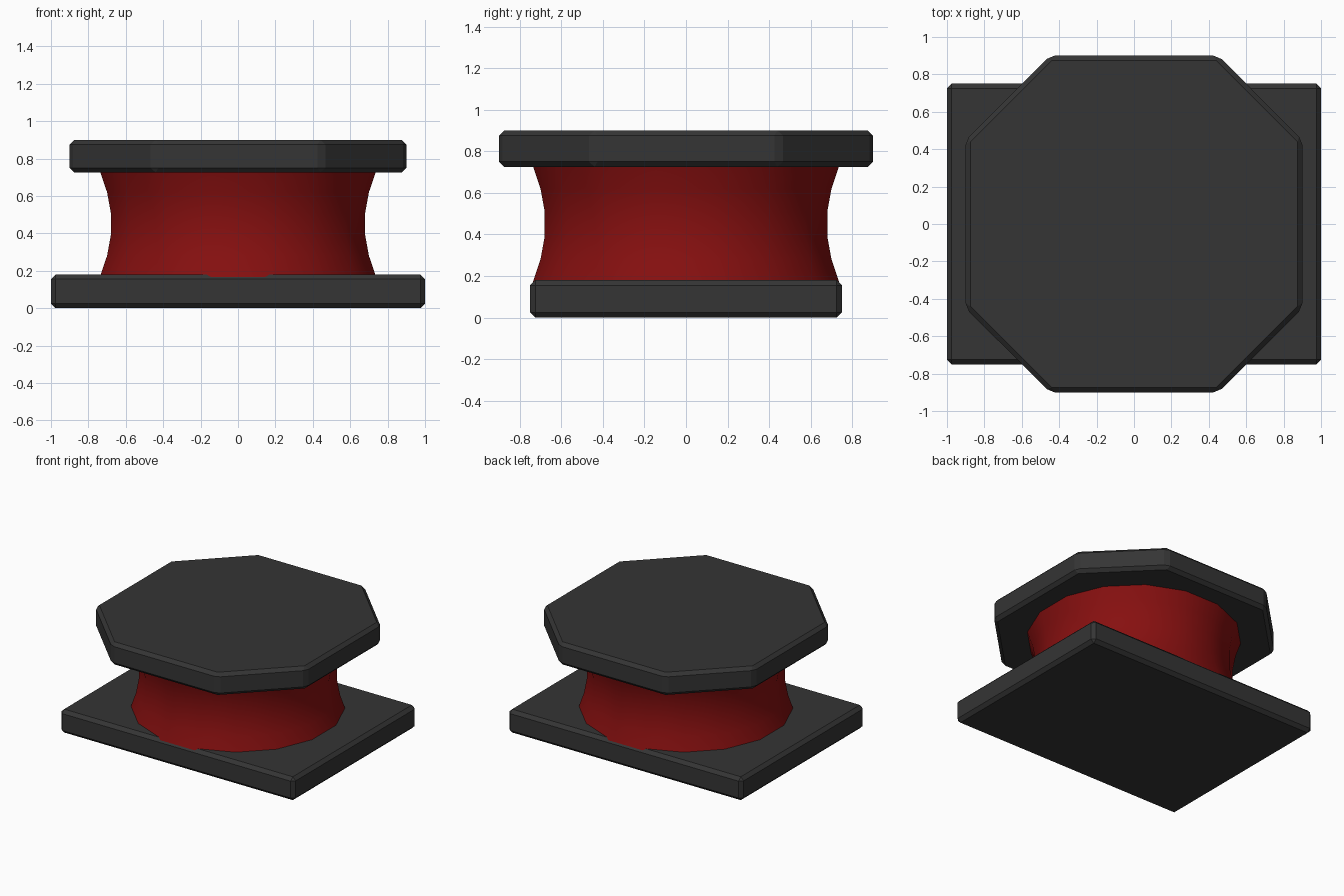
import bpy, bmesh, math

cube = bpy.data.objects.get("Cube")
if cube:
    bpy.data.objects.remove(cube, do_unlink=True)


def material(name, rgb):
    m = bpy.data.materials.new(name)
    m.use_nodes = True
    m.diffuse_color = (*rgb, 1)
    m.node_tree.nodes["Principled BSDF"].inputs["Base Color"].default_value = (*rgb, 1)
    return m


def add_object(name, bm, mat):
    bmesh.ops.recalc_face_normals(bm, faces=bm.faces)
    me = bpy.data.meshes.new(name)
    bm.to_mesh(me)
    bm.free()
    me.materials.append(mat)
    ob = bpy.data.objects.new(name, me)
    bpy.context.collection.objects.link(ob)
    return ob


def bevelled_plate(name, outline, z0, z1, mat, bevel=0.025):
    """Extrude an outline upwards and chamfer every edge."""
    bm = bmesh.new()
    face = bm.faces.new([bm.verts.new((x, y, z0)) for x, y in outline])
    top = bmesh.ops.extrude_face_region(bm, geom=[face])["geom"]
    if not face.is_valid or len(bm.faces) == len(outline) + 1:
        bm.faces.new([v for v in bm.verts if v not in top][:len(outline)])
    verts = [g for g in top if isinstance(g, bmesh.types.BMVert)]
    bmesh.ops.translate(bm, verts=verts, vec=(0, 0, z1 - z0))
    bmesh.ops.recalc_face_normals(bm, faces=bm.faces)
    bmesh.ops.bevel(bm, geom=bm.edges[:], offset=bevel, segments=1,
                    affect='EDGES', profile=0.5)
    return add_object(name, bm, mat)


def lathe(name, profile, sides, mat):
    """Closed turned body; profile radii are measured to the flats."""
    bm = bmesh.new()
    rings = []
    for r, z in profile:
        r /= math.cos(math.pi / sides)
        rings.append([bm.verts.new((r * math.cos((i + 0.5) * math.tau / sides),
                                    r * math.sin((i + 0.5) * math.tau / sides), z))
                      for i in range(sides)])
    for a, b in zip(rings, rings[1:]):
        for i in range(sides):
            j = (i + 1) % sides
            bm.faces.new((a[i], a[j], b[j], b[i]))
    bm.faces.new(rings[0])
    bm.faces.new(rings[-1])
    return add_object(name, bm, mat)


dark = material("dark grey", (0.035, 0.035, 0.035))
red = material("deep red", (0.24, 0.005, 0.005))

# Rectangular base plate
bevelled_plate("base_plate", [(-1, -.75), (1, -.75), (1, .75), (-1, .75)], 0, 0.18, dark)

# Eight-sided top plate: a square with its corners cut
w, c = 0.9, 0.45
octagon = [(c, -w), (w, -c), (w, c), (c, w), (-c, w), (-w, c), (-w, -c), (-c, -w)]
bevelled_plate("top_plate", octagon, 0.725, 0.9, dark)

# Waisted drum, sunk slightly into both plates
half = [(0.742, 0.155), (0.70, 0.28), (0.68, 0.39)]
profile = half + [(r, 0.9 - z) for r, z in reversed(half)]
drum = lathe("drum", profile, 16, red)
bpy.ops.object.select_all(action='DESELECT')
drum.select_set(True)
bpy.context.view_layer.objects.active = drum
bpy.ops.object.shade_smooth_by_angle(angle=math.radians(40))
